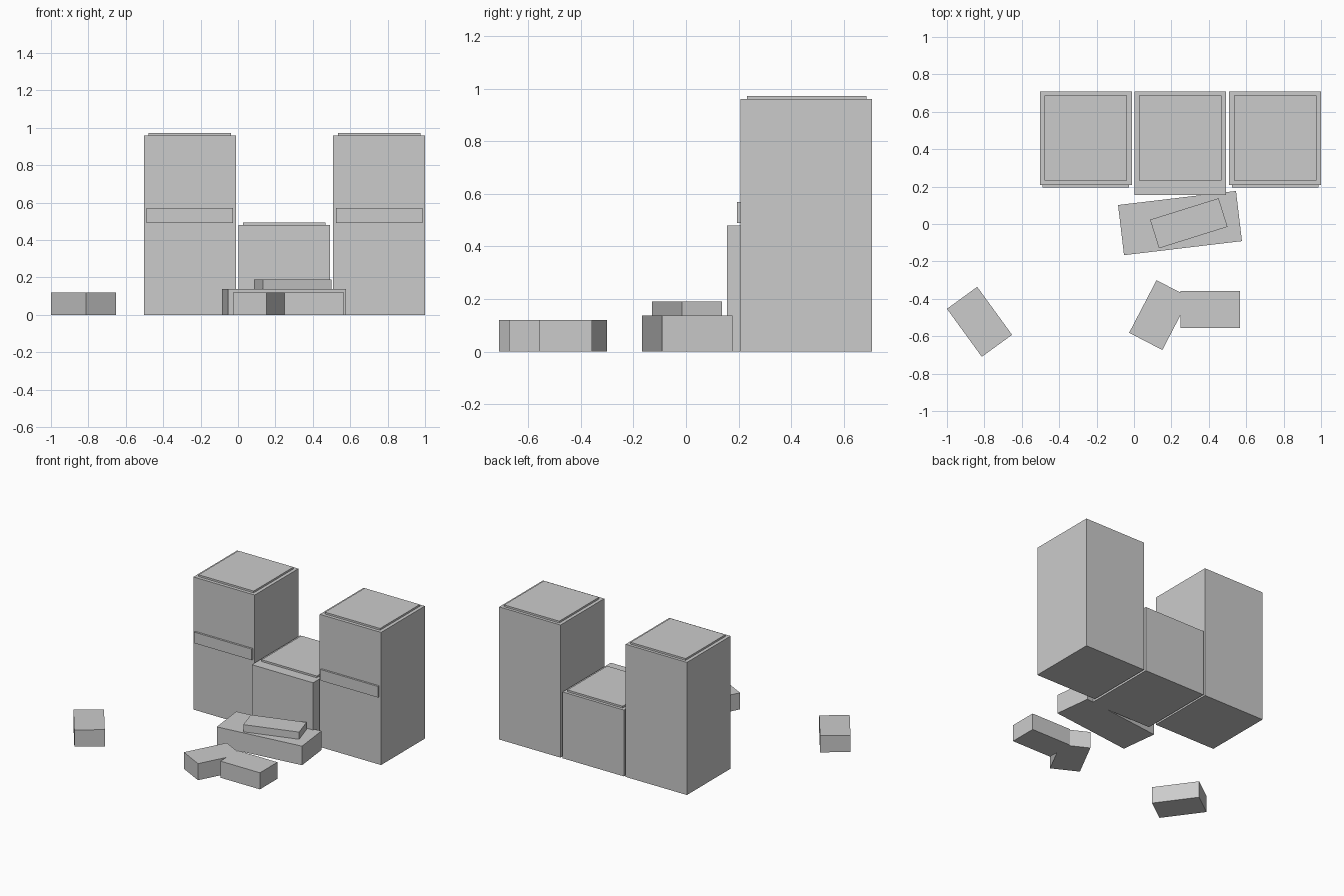
import bpy, bmesh, math
from mathutils import Matrix

if "Cube" in bpy.data.objects:
    bpy.data.objects.remove(bpy.data.objects["Cube"])

grey = bpy.data.materials.new("light_grey")
grey.diffuse_color = (0.6, 0.6, 0.6, 1.0)
grey.use_nodes = True
grey.node_tree.nodes["Principled BSDF"].inputs["Base Color"].default_value = grey.diffuse_color


def box(name, centre, size, angle=0.0):
    """Box from centre and size, turned about z by angle in degrees."""
    bm = bmesh.new()
    bmesh.ops.create_cube(bm, size=1.0, matrix=Matrix.Diagonal((*size, 1.0)))
    mesh = bpy.data.meshes.new(name)
    bm.to_mesh(mesh)
    bm.free()
    mesh.materials.append(grey)
    obj = bpy.data.objects.new(name, mesh)
    obj.location = centre
    obj.rotation_euler.z = math.radians(angle)
    bpy.context.collection.objects.link(obj)
    return obj


def block(name, x, front, height):
    """Upright block with a thin inset cap plate on top."""
    back = 0.708
    box(name, (x, (front + back) / 2, height / 2), (0.491, back - front, height))
    box(name + "_cap", (x, 0.4595, height + 0.0065), (0.442, 0.455, 0.013))


# Row of blocks: two tall towers around a low, deeper one
for side, x in (("left", -0.2575), ("right", 0.7545)):
    block(side + "_tower", x, 0.208, 0.96)
    box(side + "_front_band", (x, 0.2015, 0.53), (0.462, 0.015, 0.08))
block("middle_block", 0.2475, 0.155, 0.48)

# Slab in front with a smaller slab resting on it
box("lower_slab", (0.246, 0.005, 0.069), (0.635, 0.27, 0.138), 6.8)
box("upper_slab", (0.293, 0.004, 0.164), (0.384, 0.16, 0.052), 17.4)

# Loose bricks on the ground
bricks = [(-0.826, -0.523, -54), (0.136, -0.487, 62.5), (0.407, -0.457, 0)]
for i, (x, y, angle) in enumerate(bricks, 1):
    box(f"loose_brick_{i}", (x, y, 0.06), (0.317, 0.2, 0.12), angle)
